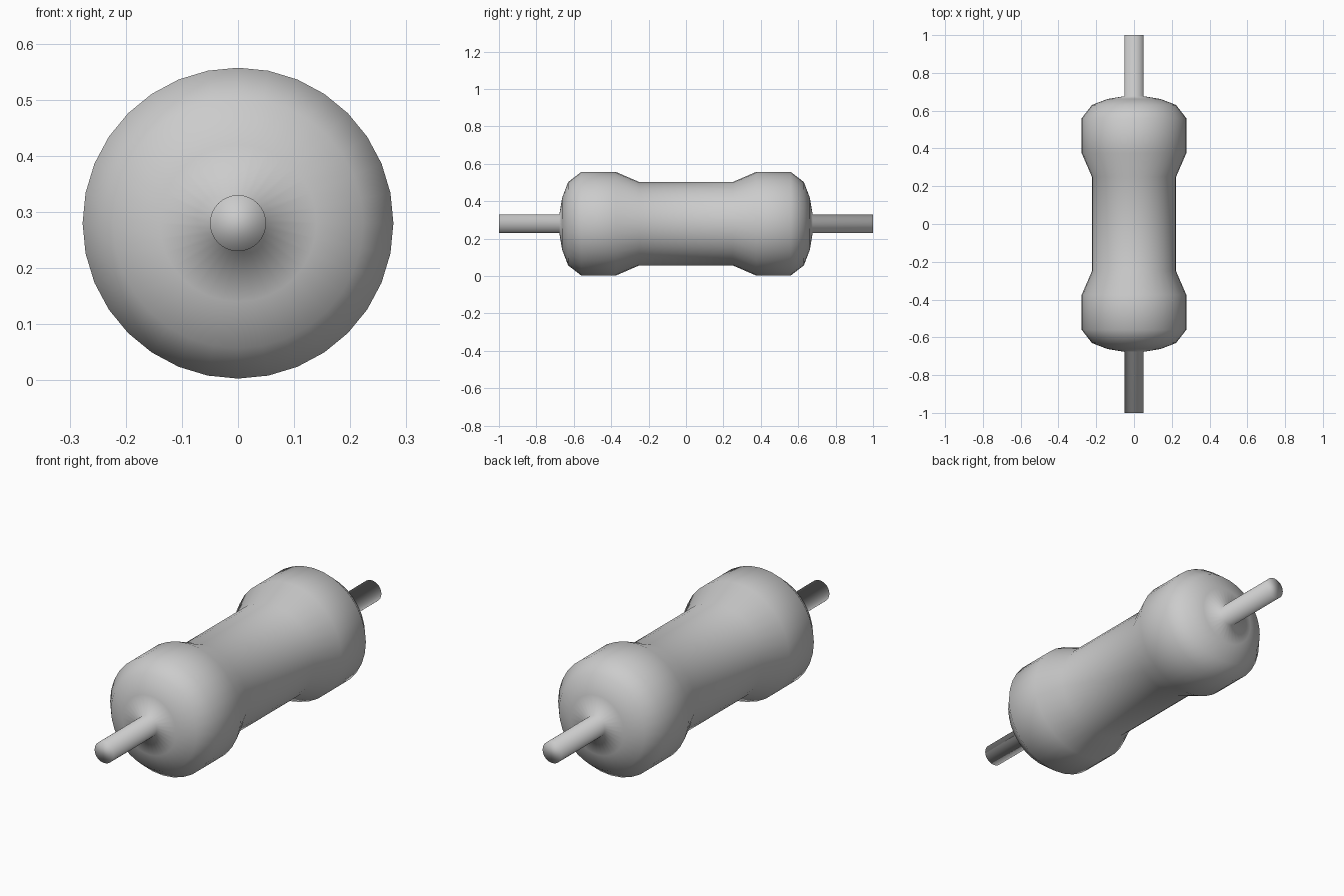
import bpy, bmesh, math

if "Cube" in bpy.data.objects:
    bpy.data.objects.remove(bpy.data.objects["Cube"])

SIDES = 32
AXIS_Z = 0.28

# Half profile from the middle to the wire tip: (distance along y, radius)
half = [(0.25, 0.223), (0.375, 0.277), (0.56, 0.277), (0.63, 0.223),
        (0.662, 0.14), (0.677, 0.05), (1.0, 0.05)]
profile = [(-y, r) for y, r in reversed(half)] + half


def lathe_y(name, points):
    """Spin a profile around the y axis into one smooth closed surface."""
    bm = bmesh.new()
    rings = []
    for y, r in points:
        rings.append([bm.verts.new((r * math.sin(a), y, AXIS_Z + r * math.cos(a)))
                      for a in (2 * math.pi * i / SIDES for i in range(SIDES))])
    for a, b in zip(rings, rings[1:]):
        for i in range(SIDES):
            j = (i + 1) % SIDES
            bm.faces.new((a[i], a[j], b[j], b[i]))
    # Wire tips
    bm.faces.new(rings[0])
    bm.faces.new(rings[-1])
    bmesh.ops.recalc_face_normals(bm, faces=bm.faces)
    for f in bm.faces:
        f.smooth = True
    mesh = bpy.data.meshes.new(name)
    bm.to_mesh(mesh)
    bm.free()
    obj = bpy.data.objects.new(name, mesh)
    bpy.context.collection.objects.link(obj)
    return obj


# Resistor body with bulged ends and wire leads
lathe_y("resistor_body_and_leads", profile)
